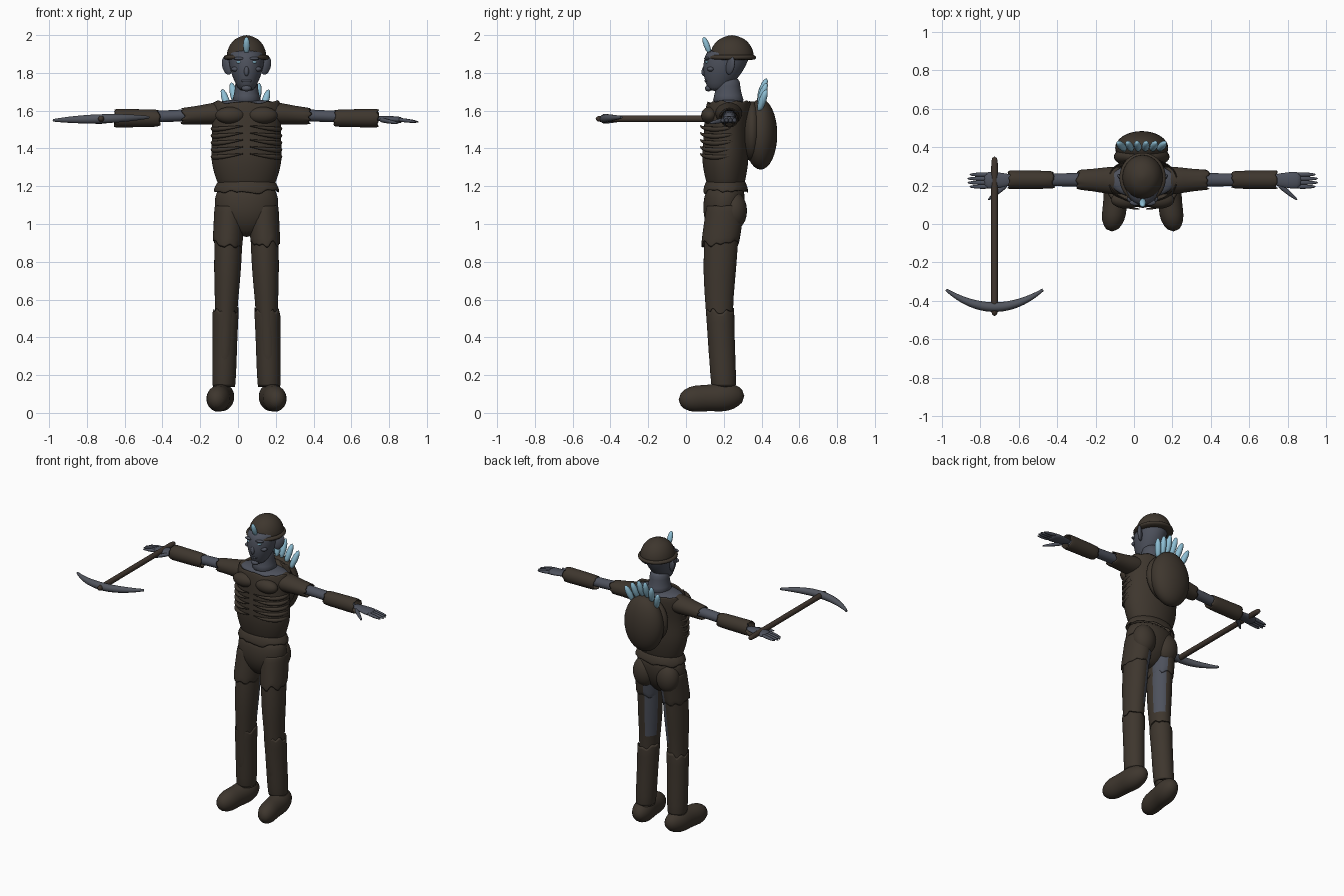
import bpy, bmesh, math, random
from mathutils import Vector, Matrix

random.seed(4)
if "Cube" in bpy.data.objects:
    bpy.data.objects.remove(bpy.data.objects["Cube"], do_unlink=True)

CENTRE = 0.045  # x of the body's plane of symmetry


def material(name, red, green, blue):
    mat = bpy.data.materials.new(name)
    mat.use_nodes = True
    mat.diffuse_color = (red, green, blue, 1)
    shader = mat.node_tree.nodes["Principled BSDF"]
    shader.inputs["Base Color"].default_value = (red, green, blue, 1)
    shader.inputs["Roughness"].default_value = 0.8
    return mat


CLOTH = material("dark_brown_cloth", 0.048, 0.037, 0.027)
SKIN = material("blue_grey_skin", 0.075, 0.083, 0.108)
CRYSTAL = material("pale_blue_crystal", 0.27, 0.52, 0.66)
WOOD = material("brown_wood", 0.052, 0.037, 0.028)
IRON = material("grey_iron", 0.085, 0.092, 0.112)


def add_object(name, data, mat):
    part = bpy.data.objects.new(name, data)
    bpy.context.collection.objects.link(part)
    part.location.x = CENTRE
    data.materials.append(mat)
    return part


def add_mesh(name, bm, mat):
    bmesh.ops.recalc_face_normals(bm, faces=bm.faces)
    for face in bm.faces:
        face.smooth = True
    mesh = bpy.data.meshes.new(name)
    bm.to_mesh(mesh)
    bm.free()
    return add_object(name, mesh, mat)


def limb(name, start, end, width, depth, profile, mat, side=1, bow=0,
         tear_start=0, tear_end=0, hollow=False, sides=28):
    """Elliptical rings, evenly spaced from start to end and scaled by the profile."""
    start, end = Vector(start), Vector(end)
    span = [abs(c) for c in end - start]
    along = span.index(max(span))
    across, over = [axis for axis in range(3) if axis != along]
    last = len(profile) - 1
    bm = bmesh.new()
    rings = []
    for i, scale in enumerate(profile):
        middle = start.lerp(end, i / last)
        middle.y += bow * math.sin(math.pi * i / last)
        tear = tear_start if i == 0 else tear_end if i == last else 0
        ring = []
        for k in range(sides):
            angle = math.tau * k / sides
            point = middle.copy()
            point[across] += width * scale * math.cos(angle)
            point[over] += depth * scale * math.sin(angle)
            point[along] += tear * random.uniform(-1, 1)
            point.x *= side
            ring.append(bm.verts.new(point))
        rings.append(ring)
    for low, high in zip(rings, rings[1:]):
        for k in range(sides):
            bm.faces.new((low[k - 1], low[k], high[k], high[k - 1]))
    if not hollow:
        bm.faces.new(rings[0])
        bm.faces.new(rings[-1])
    part = add_mesh(name, bm, mat)
    if hollow:
        part.modifiers.new("thickness", "SOLIDIFY").thickness = 0.008
    part.modifiers.new("smooth", "SUBSURF").levels = 1
    return part


def egg(name, centre, radii, mat, direction=(0, 0, 1), sides=24):
    bm = bmesh.new()
    bmesh.ops.create_uvsphere(bm, u_segments=sides, v_segments=sides // 2, radius=1)
    turn = Vector(direction).to_track_quat("Z", "Y").to_matrix().to_4x4()
    bm.transform(Matrix.Translation(centre) @ turn @ Matrix.Diagonal((*radii, 1)))
    return add_mesh(name, bm, mat)


def tube(name, points, radii, mat):
    curve = bpy.data.curves.new(name, "CURVE")
    curve.dimensions = "3D"
    curve.bevel_depth, curve.bevel_resolution, curve.use_fill_caps = 1, 3, True
    spline = curve.splines.new("POLY")
    spline.points.add(len(points) - 1)
    for target, point, radius in zip(spline.points, points, radii):
        target.co, target.radius = (*point, 1), radius
    return add_object(name, curve, mat)


def bare_inner_back(part, side, low, high):
    """Bare skin where the trousers are torn on the inner back of the leg."""
    part.data.materials.append(SKIN)
    for face in part.data.polygons:
        inward = face.normal.x * side < -0.3 and face.normal.y > 0.15
        if inward and low < face.center.z < high:
            face.material_index = 1


# Torn shirt with an open collar, bare shoulders and neck
limb("shirt", (0, .21, 1.2), (0, .23, 1.65), .19, .125, (.78, .92, 1, .97, .95, 1, .95),
     CLOTH, bow=-.01, tear_end=.012, hollow=True, sides=36)
limb("shirt_hem", (0, .21, 1.17), (0, .21, 1.23), .16, .11, (1.1, 1.05, .92),
     CLOTH, tear_start=.014, hollow=True, sides=40)
egg("shoulder_skin", (0, .225, 1.63), (.17, .09, .03), SKIN)
limb("neck", (0, .225, 1.63), (0, .22, 1.78), .06, .065, (1.5, 1.1, 1, 1), SKIN)
limb("hips", (0, .185, .93), (0, .21, 1.21), .17, .11, (.3, .8, 1, 1, .88), CLOTH)

for side, label in ((1, "left"), (-1, "right")):
    # Rib ridges wrapping round the shirt
    steps = [k / 18 for k in range(19)]
    for i in range(5):
        height = 1.52 - .037 * i
        tube(f"{label}_rib_{i + 1}",
             [(side * .179 * math.sin(.1 + 2 * t), .204 - .127 * math.cos(.1 + 2 * t),
               height - .018 * math.sin(3 * t)) for t in steps],
             [.003 + .01 * math.sin(math.pi * t) for t in steps], CLOTH)
    egg(f"{label}_chest", (side * .085, .125, 1.575), (.08, .045, .045), CLOTH)

    # Legs, ragged trousers and boots
    leg = limb(f"{label}_leg", (.12, .2, .16), (.09, .2, 1.08), .07, .085,
               (.8, .8, .8, .9, 1.05, 1.05, 1.1), CLOTH, side, bow=-.025)
    bare_inner_back(leg, side, .66, 1.05)
    trousers = limb(f"{label}_trouser_leg", (.1, .18, .89), (.09, .21, 1.1), .08, .102,
                    (1, 1, 1, 1), CLOTH, side, tear_start=.025, hollow=True)
    bare_inner_back(trousers, side, .88, 1.09)
    egg(f"{label}_buttock", (side * .088, .255, 1.07), (.078, .068, .1), CLOTH)
    limb(f"{label}_boot_shaft", (.12, .2, .13), (.11, .18, .55), .065, .07,
         (.95, 1, 1, 1.1), CLOTH, side, tear_end=.022, hollow=True)
    limb(f"{label}_boot_foot", (.12, .31, .09), (.16, -.04, .07), .07, .078,
         (.4, .9, 1, .9, .9, .9, .4), CLOTH, side)

    # Sleeves, arms and bracers
    limb(f"{label}_sleeve", (.1, .225, 1.59), (.34, .23, 1.57), .06, .05,
         (1.2, 1.2, .95, .9), CLOTH, side, tear_end=.016, hollow=True)
    limb(f"{label}_arm", (.2, .23, 1.58), (.69, .23, 1.56), .035, .032,
         (1.1, 1, .95, 1, .8), SKIN, side)
    limb(f"{label}_bracer", (.46, .23, 1.56), (.7, .23, 1.56), .048, .048,
         (.95, 1, 1, 1.05), CLOTH, side, tear_start=.01, tear_end=.01, hollow=True)

    # Hands
    limb(f"{label}_palm", (.67, .23, 1.56), (.83, .226, 1.55), .045, .018,
         (.6, .8, 1, 1), SKIN, side)
    for i in range(4):
        y = .194 + .021 * i
        tip = .92 - .012 * abs(i - 1.5)
        limb(f"{label}_finger_{i + 1}", (.8, y, 1.553), (tip, y, 1.54), .012, .011,
             (1, 1, .9, .4), SKIN, side, sides=10)
    limb(f"{label}_thumb", (.7, .21, 1.553), (.806, .125, 1.533), .018, .013,
         (1, 1, .8, .4), SKIN, side, sides=12)

    # Paired features of the face
    egg(f"{label}_ear", (side * .104, .235, 1.838), (.014, .03, .05), SKIN, (side * .3, .25, 1))
    egg(f"{label}_eye", (side * .037, .112, 1.857), (.017, .011, .008), CRYSTAL)
    egg(f"{label}_cheekbone", (side * .055, .132, 1.82), (.026, .02, .014), SKIN)
    egg(f"{label}_brow", (side * .038, .112, 1.876), (.03, .016, .009), SKIN)

# Head
limb("head", (0, .165, 1.7), (0, .23, 1.93), .096, .12, (.37, .62, .83, .95, 1, .95), SKIN)
egg("nose", (0, .1, 1.812), (.014, .017, .03), SKIN, (0, .25, 1))
egg("lips", (0, .112, 1.758), (.03, .014, .009), SKIN)
egg("chin", (0, .118, 1.718), (.026, .018, .016), SKIN)

# Round helmet with a crystal lamp
dome = [math.sqrt(1.01 - (k / 8) ** 2) for k in range(9)]
limb("helmet_dome", (0, .243, 1.88), (0, .243, 2), .106, .117, dome, CLOTH)
limb("helmet_brim", (0, .24, 1.865), (0, .24, 1.9), .122, .132, (.93, 1, 1, .88), CLOTH)
egg("helmet_lamp_crystal", (0, .11, 1.945), (.018, .016, .049), CRYSTAL, (0, -.38, 1), sides=12)

# Backpack full of crystals
egg("backpack", (-.005, .395, 1.475), (.138, .088, .187), CLOTH, sides=32)
egg("backpack_panel", (-.005, .35, 1.49), (.145, .06, .16), CLOTH, sides=32)
for i in range(6):
    x = .042 * i - .11
    rise = .05 * math.sin(math.pi * i / 5) + random.uniform(-.008, .008)
    egg(f"backpack_crystal_{i + 1}", (x, .405, 1.655 + rise), (.02, .02, .066), CRYSTAL,
        (3 * x, .35, 1), sides=12)

# Pickaxe held across the right hand
grip = -.77
limb("pickaxe_handle", (grip, .352, 1.557), (grip, -.48, 1.557), .018, .018,
     [.8] + [1] * 20 + [.8], WOOD, sides=16)
arc = [k / 12 - 1 for k in range(25)]
tube("pickaxe_head", [(grip + .252 * t, .09 * t * t - .432, 1.557 + .008 * t) for t in arc],
     [.025 - .018 * t * t for t in arc], IRON)
